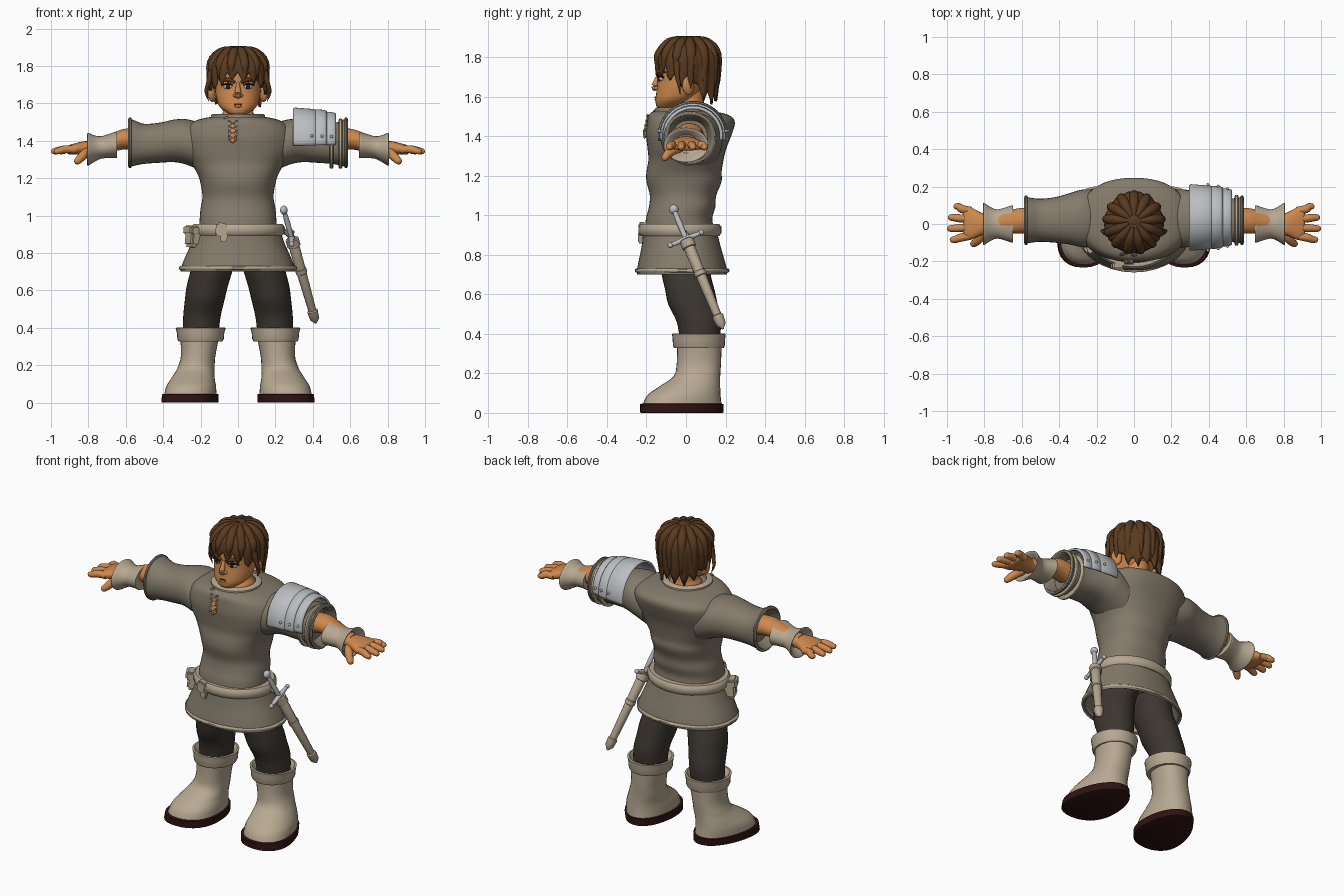
import bpy, bmesh, math
from mathutils import Vector, Euler

if "Cube" in bpy.data.objects:
    bpy.data.objects.remove(bpy.data.objects["Cube"])


def material(name, r, g, b):
    m = bpy.data.materials.new(name)
    m.use_nodes = True
    m.diffuse_color = (r, g, b, 1)
    m.node_tree.nodes["Principled BSDF"].inputs["Base Color"].default_value = (r, g, b, 1)
    return m


CLOTH = material("grey brown cloth", .23, .195, .145)
DARK = material("dark trousers", .045, .037, .029)
LEATHER = material("pale leather", .47, .39, .285)
SKIN = material("tan skin", .62, .25, .075)
HAIR = material("brown hair", .1, .042, .014)
SOLE = material("dark red sole", .028, .006, .006)
STEEL = material("steel", .5, .51, .53)
WHITE = material("eye white", .55, .45, .36)
BLACK = material("dark eye", .02, .012, .01)


def finish(name, bm, mat, angle=50):
    bmesh.ops.recalc_face_normals(bm, faces=bm.faces)
    me = bpy.data.meshes.new(name)
    bm.to_mesh(me)
    bm.free()
    me.materials.append(mat)
    ob = bpy.data.objects.new(name, me)
    bpy.context.collection.objects.link(ob)
    bpy.ops.object.select_all(action='DESELECT')
    ob.select_set(True)
    bpy.context.view_layer.objects.active = ob
    bpy.ops.object.shade_smooth_by_angle(angle=math.radians(angle))
    return ob


def skin_rings(name, rings, mat, caps=True, closed=True):
    """Bridge equally long lists of points into a surface."""
    bm = bmesh.new()
    vs = [[bm.verts.new(p) for p in r] for r in rings]
    n = len(vs[0])
    for a, b in zip(vs, vs[1:]):
        for i in range(n if closed else n - 1):
            j = (i + 1) % n
            bm.faces.new((a[i], a[j], b[j], b[i]))
    if caps:
        bm.faces.new(vs[0])
        bm.faces.new(vs[-1])
    return finish(name, bm, mat)


def spline(keys, steps):
    """Catmull-Rom interpolation of number tuples."""
    out = []
    for i in range(len(keys) - 1):
        p = [keys[max(0, min(len(keys) - 1, i + k))] for k in (-1, 0, 1, 2)]
        for s in range(steps):
            t = s / steps
            out.append([b + .5 * t * (c - a + t * (2*a - 5*b + 4*c - d + t * (3*(b - c) + d - a)))
                        for a, b, c, d in zip(*p)])
    return out + [list(keys[-1])]


def loft(name, keys, mat, axis='z', side=1, steps=4, n=32, power=2, caps=True, warp=None):
    """Rings of (position, centre 1, centre 2, radius 1, radius 2) along an axis."""
    rings = []
    for pos, c1, c2, r1, r2 in spline(keys, steps) if steps > 1 else keys:
        ring = []
        for i in range(n):
            a = math.tau * i / n
            c, s = math.cos(a), math.sin(a)
            u = c1 + r1 * math.copysign(abs(c) ** (2 / power), c)
            v = c2 + r2 * math.copysign(abs(s) ** (2 / power), s)
            p = Vector((u, v, pos)) if axis == 'z' else Vector((pos, u, v))
            if warp:
                p = warp(p)
            p.x *= side
            ring.append(p)
        rings.append(ring)
    return skin_rings(name, rings, mat, caps)


def band(name, pos, c1, c2, r1, r2, w, t, mat, axis='z', side=1):
    prof = [(-w, -t), (-w, 0), (-w * .5, t * .4), (w * .5, t * .4), (w, 0), (w, -t), (-w, -t)]
    return loft(name, [(pos + a, c1, c2, r1 + b, r2 + b) for a, b in prof], mat, axis, side, 1, caps=False)


def tube(name, keys, mat, side=1, steps=4, n=10):
    """Tapered tube through (x, y, z, radius) points."""
    pts = spline(keys, steps) if steps > 1 else [list(k) for k in keys]
    rings = []
    for i, p in enumerate(pts):
        d = Vector(pts[min(i + 1, len(pts) - 1)][:3]) - Vector(pts[max(i - 1, 0)][:3])
        q = d.to_track_quat('Z', 'Y')
        ring = []
        for k in range(n):
            a = math.tau * k / n
            v = Vector(p[:3]) + q @ Vector((math.cos(a), math.sin(a), 0)) * max(p[3], .001)
            v.x *= side
            ring.append(v)
        rings.append(ring)
    return skin_rings(name, rings, mat)


def blob(name, loc, size, mat, rot=(0, 0, 0), box=False):
    bm = bmesh.new()
    if box:
        bmesh.ops.create_cube(bm, size=2)
        bmesh.ops.bevel(bm, geom=bm.edges[:], offset=.3, segments=2, affect='EDGES')
    else:
        bmesh.ops.create_uvsphere(bm, u_segments=16, v_segments=10, radius=1)
    for v in bm.verts:
        v.co = Euler(rot).to_matrix() @ Vector([a * b for a, b in zip(v.co, size)]) + Vector(loc)
    return finish(name, bm, mat)


def thicken(ob, t):
    m = ob.modifiers.new("thickness", 'SOLIDIFY')
    m.thickness = t


# Tunic, skirt, belt
loft("tunic_body", [(.9, 0, -.03, .21, .18), (.98, 0, -.035, .205, .168), (1.04, 0, -.02, .2, .168),
     (1.1, 0, -.015, .19, .168), (1.17, 0, -.01, .2, .19), (1.22, 0, -.01, .215, .19),
     (1.28, 0, 0, .25, .19), (1.34, 0, .005, .285, .2), (1.41, 0, .015, .3, .217),
     (1.47, 0, .025, .285, .222), (1.505, 0, .015, .235, .205), (1.525, 0, -.01, .165, .155),
     (1.528, 0, -.01, .12, .12)], CLOTH, n=48, power=2.3)
loft("tunic_skirt", [(.95, 0, -.03, .2, .17), (.92, 0, -.03, .225, .185), (.85, 0, -.025, .25, .198),
     (.78, 0, -.022, .282, .215), (.712, 0, -.02, .308, .23), (.71, 0, -.02, .295, .218),
     (.8, 0, -.02, .25, .19)], CLOTH, n=48, power=2.2, steps=2)
band("skirt_hem", .72, 0, -.02, .31, .233, .01, .015, LEATHER)
belt = band("belt", .925, 0, -.03, .238, .198, .03, .03, LEATHER)
band("collar", 1.53, 0, -.015, .135, .135, .014, .025, LEATHER)
blob("belt_buckle", (-.09, -.222, .925), (.03, .018, .036), LEATHER, (0, .2, 0), True)
blob("belt_tongue", (-.075, -.23, .885), (.018, .012, .025), LEATHER, (0, .2, 0), True)
blob("belt_pouch", (-.235, -.1, .885), (.036, .045, .055), LEATHER, (0, .1, .5), True)
blob("pouch_flap", (-.238, -.103, .92), (.042, .05, .024), LEATHER, (0, .1, .5), True)

# Neck opening and lacing
blob("neck_opening", (-.028, -.19, 1.455), (.026, .017, .07), SKIN, (-.3, 0, 0))
for k in range(4):
    z = 1.405 + k * .026
    y = -.212 + k * .006
    for s in (-1, 1):
        tube("lace", [(-.028 - s * .024, y, z, .005), (-.028 + s * .024, y, z + .026, .005)], LEATHER, steps=1, n=6)
blob("collar_flap", (-.055, -.165, 1.505), (.025, .008, .022), CLOTH, (-.4, .5, 0), True)


def boot_shape(p):
    # Toes wider and turned outward, heel narrower
    f = max(0, 1 - p.z / .2) * -p.y / .2
    p.x = .25 + (p.x - .25) * (1 + .2 * f) + .02 * f
    return p


# Paired limbs
for s, label in ((1, "left"), (-1, "right")):
    loft(label + "_trouser_leg", [(.82, .11, 0, .11, .14), (.71, .14, 0, .112, .125), (.62, .165, .02, .11, .125),
         (.55, .178, .035, .106, .125), (.46, .193, .065, .1, .112), (.36, .2, .07, .095, .1)], DARK, side=s)
    loft(label + "_boot", [(.04, .25, -.02, .135, .2), (.09, .248, -.01, .13, .185), (.135, .24, .02, .115, .153),
         (.185, .225, .055, .1, .118), (.25, .213, .065, .092, .112), (.35, .205, .068, .104, .113)],
         LEATHER, side=s, warp=boot_shape, power=2.2)
    loft(label + "_boot_cuff", [(.33, .2, .065, .1, .1), (.328, .2, .065, .118, .126), (.34, .2, .065, .124, .131),
         (.375, .2, .065, .127, .133), (.4, .2, .065, .134, .136), (.402, .2, .065, .122, .124),
         (.37, .2, .065, .1, .1)], LEATHER, side=s, steps=1)
    loft(label + "_sole", [(0, .25, -.022, .14, .205), (.003, .25, -.022, .145, .211), (.045, .25, -.022, .145, .211),
         (.047, .25, -.022, .135, .2)], SOLE, side=s, steps=1, power=2.2, warp=boot_shape)
    loft(label + "_sleeve", [(.18, .03, 1.36, .15, .13), (.27, .03, 1.393, .155, .122), (.34, .028, 1.4, .138, .114),
         (.42, .022, 1.39, .122, .107), (.5, .02, 1.384, .115, .107), (.55, .02, 1.388, .12, .12),
         (.582, .02, 1.39, .125, .13), (.584, .02, 1.39, .112, .117), (.53, .02, 1.39, .09, .09)],
         CLOTH, 'x', s, power=2.2)
    band(label + "_sleeve_trim", .577, .02, 1.39, .128, .131, .008, .012, CLOTH, 'x', s)
    loft(label + "_forearm", [(.5, .02, 1.4, .07, .06), (.6, .018, 1.41, .068, .055), (.68, .01, 1.39, .062, .05),
         (.8, 0, 1.365, .05, .036)], SKIN, 'x', s)
    loft(label + "_bracer", [(.65, 0, 1.375, .06, .05), (.648, 0, 1.378, .098, .07), (.67, 0, 1.375, .094, .066),
         (.73, 0, 1.365, .078, .06), (.77, 0, 1.358, .092, .072), (.802, 0, 1.355, .113, .088),
         (.802, 0, 1.355, .1, .075), (.76, 0, 1.355, .05, .04)], LEATHER, 'x', s, steps=3)
    # Hand
    loft(label + "_palm", [(.77, 0, 1.36, .045, .034), (.82, 0, 1.362, .062, .036), (.87, .002, 1.357, .085, .03),
         (.905, .003, 1.352, .085, .024), (.915, .003, 1.35, .07, .012)], SKIN, 'x', s, n=20, power=2.4)
    for k, tip in enumerate((.985, 1, .995, .965)):
        y = -.075 + k * .053
        tube(label + "_finger", [(.87, y * .85, 1.352, .02), (.92, y * .95, 1.355, .022), (tip - .03, y * 1.1, 1.347, .019),
             (tip - .008, y * 1.12, 1.342, .014), (tip, y * 1.12, 1.34, .002)], SKIN, s)
    tube(label + "_thumb", [(.8, -.03, 1.345, .028), (.825, -.075, 1.325, .025), (.85, -.1, 1.3, .021),
         (.865, -.11, 1.285, .015), (.87, -.114, 1.28, .002)], SKIN, s)
    # Ear, eye, brow and loose strand
    blob(label + "_ear", (s * .138, .01, 1.655), (.02, .032, .048), SKIN, (.15, 0, s * .5))
    blob(label + "_eye", (s * .055, -.127, 1.69), (.027, .012, .013), WHITE, (0, 0, s * .4))
    blob(label + "_iris", (s * .052, -.132, 1.69), (.016, .01, .0135), BLACK, (0, 0, s * .3))
    tube(label + "_eyelid", [(.026, -.144, 1.697, .004), (.055, -.138, 1.706, .006), (.087, -.112, 1.696, .004)], BLACK, s, n=6)
    tube(label + "_eyebrow", [(.016, -.146, 1.712, .007), (.05, -.138, 1.727, .012), (.098, -.105, 1.724, .004)], HAIR, s, n=8)
    tube(label + "_hair_strand", [(.142, -.045, 1.77, .02), (.158, -.045, 1.71, .013), (.17, -.035, 1.66, .009),
         (.155, -.03, 1.61, .001)], HAIR, s, n=8)

# Head
loft("neck", [(1.45, 0, 0, .12, .12), (1.53, 0, .005, .095, .095), (1.57, 0, .012, .075, .08), (1.66, 0, .015, .075, .08)], SKIN)
loft("head", [(1.537, 0, -.1, .035, .035), (1.552, 0, -.087, .062, .063), (1.585, 0, -.06, .1, .094),
     (1.63, 0, -.035, .116, .114), (1.68, 0, -.012, .124, .132), (1.76, 0, 0, .13, .142),
     (1.83, 0, .005, .115, .125), (1.88, 0, .01, .05, .05)], SKIN, power=2.15)
tube("nose", [(0, -.139, 1.71, .009), (0, -.15, 1.68, .013), (0, -.158, 1.65, .018), (0, -.15, 1.633, .012)], SKIN)
for s in (-1, 1):
    blob("nostril_wing", (s * .015, -.148, 1.642), (.012, .013, .01), SKIN)
tube("mouth", [(-.038, -.139, 1.593, .003), (0, -.156, 1.597, .004), (.038, -.139, 1.593, .003)], HAIR, n=6)
blob("lower_lip", (0, -.148, 1.585), (.024, .011, .007), SKIN)


def hairline(a):
    # Fringe above the brow, cut round the ears, long at the nape
    a = abs(a)
    if a < .8:
        return 1.765
    if a < 1.75:
        return 1.72
    return 1.72 - .09 * min(1, (a - 1.75) / .3)


# Hair shell with pointed locks
COLS, rings = 96, []
for j in range(15):
    ring = []
    for i in range(COLS):
        a = math.tau * i / COLS - math.pi
        lock = 1 - abs(i % 6 - 3) / 3
        if j < 9:
            phi = math.pi / 2 * (j + .4) / 8.4
            z, r = 1.775 + .13 * math.cos(phi), math.sin(phi)
        else:
            t = (j - 8) / 6
            tip = hairline(a) - .055 * lock * (1 + .35 * math.sin(i // 6 * 2.4))
            z, r = 1.775 + (tip - 1.775) * t, 1 - .1 * t * t * (1 if abs(a) > 1.75 else .3)
        r *= .965 + .05 * lock * min(1, j / 5)
        ring.append((.16 * r * math.sin(a), .008 - .166 * r * math.cos(a), z))
    rings.append(ring)
thicken(skin_rings("hair_shell", rings, HAIR, caps=False), .015)
blob("hair_crown", (0, .02, 1.885), (.055, .05, .022), HAIR)
# Overlapping locks swept from the crown
for i in range(13):
    a = math.tau * (i + .5) / 13
    sx, sy = math.sin(a), -math.cos(a)
    low = 1.69 if sy > .1 else 1.775
    tube("hair_lock", [(.03 * sx, .015 + .03 * sy, 1.895, .012), (.09 * sx, .01 + .095 * sy, 1.872, .026),
         (.142 * sx, .008 + .145 * sy, 1.815, .026), (.15 * sx, .005 + .155 * sy, low, .015),
         (.152 * sx, .005 + .157 * sy, low - .05, .001)], HAIR, n=8)

# Shoulder armour on the left arm
for x0, x1, r, tilt in ((.295, .42, .172, .008), (.41, .475, .163, .004), (.465, .525, .15, .004)):
    grid = []
    for x, dr in ((x0, 0), (x0 + .008, .006), (x1 - .012, .006 - tilt), (x1, -tilt)):
        grid.append([(x, .035 + (r + dr) * math.cos(b), 1.4 + (r + dr) * math.sin(b))
                     for b in (math.radians(-8 + 196 * k / 32) for k in range(33))])
    thicken(skin_rings("shoulder_plate", grid, STEEL, caps=False, closed=False), .012)
    for b in (.15, math.pi - .15):
        blob("rivet", (x1 - .025, .035 + (r + .006) * math.cos(b), 1.4 + (r + .006) * math.sin(b)), (.008,) * 3, STEEL)
for x in (.5, .548):
    band("arm_strap", x, .02, 1.385, .128, .126, .011, .02, LEATHER, 'x')

# Sword in its scabbard
top, end = Vector((.245, -.062, 1.03)), Vector((.415, .185, .43))


def along(name, stops, mat, n=12):
    tube(name, [(*top.lerp(end, t), r) for t, r in stops], mat, steps=1, n=n)


blob("sword_pommel", top, (.02, .024, .024), STEEL)
along("sword_grip", [(0, .012), (.12, .015), (.25, .012)], STEEL)
along("scabbard", [(.25, .026), (.27, .03), (.6, .026), (.93, .021), (1, .006)], LEATHER)
along("scabbard_mouth", [(.255, .03), (.26, .036), (.32, .036), (.325, .03)], LEATHER)
along("scabbard_band", [(.52, .026), (.525, .031), (.56, .031), (.565, .026)], LEATHER)
along("scabbard_tip", [(.89, .02), (.9, .029), (.97, .025), (1.01, .004)], LEATHER)
mid = top.lerp(end, .25)
across = (end - top).normalized().cross(Vector((1, 0, 0))).normalized()
ends = [mid + across * d for d in (-.085, 0, .085)]
tube("sword_guard", [(*p, r) for p, r in zip(ends, (.009, .016, .009))], STEEL, steps=2)
for p in (ends[0], ends[2]):
    blob("guard_knob", p, (.014,) * 3, STEEL)
tube("sword_hanger", [(.225, -.03, .93, .014), (.27, .0, .9, .014), (.3, .02, .86, .014)], LEATHER)
